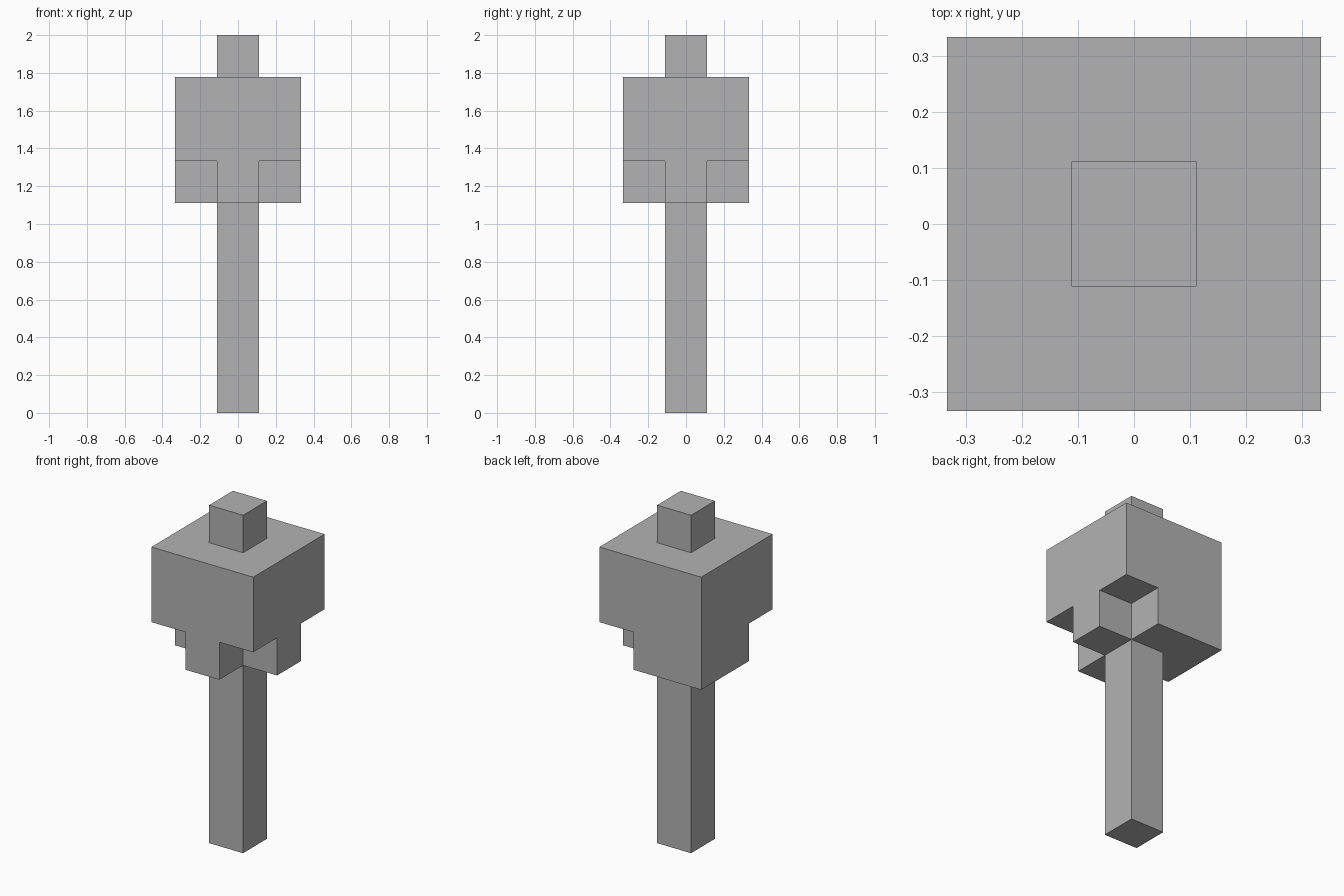
import bpy, bmesh
from mathutils import Vector

cube = bpy.data.objects.get("Cube")
if cube:
    bpy.data.objects.remove(cube, do_unlink=True)

UNIT = 2 / 9  # the model is nine blocks tall

grey = bpy.data.materials.new("plain grey")
grey.use_nodes = True
colour = (0.45, 0.45, 0.45, 1)
grey.diffuse_color = colour
grey.node_tree.nodes["Principled BSDF"].inputs["Base Color"].default_value = colour

# Block layout of each part, in whole block steps
ring = (-1, 0, 1)
trunk = {(0, 0, z) for z in range(5)}
crown = {(x, y, z) for x in ring for y in ring for z in (6, 7)}
# Lower crown layer: a cross plus the one filled back corner
crown |= {(x, y, 5) for x in ring for y in ring if x * y == 0 or (x, y) == (-1, 1)}
tip = {(0, 0, 8)}
parts = {"trunk": trunk, "crown": crown, "top_block": tip}
solid = trunk | crown | tip

directions = [Vector(d) * s for d in ((1, 0, 0), (0, 1, 0), (0, 0, 1)) for s in (1, -1)]


def build_part(name, cells):
    """Make the outer skin of a group of blocks, with no inner faces."""
    bm = bmesh.new()
    for cell in sorted(cells):
        centre = Vector(cell) + Vector((0, 0, 0.5))
        for n in directions:
            if tuple(int(c) for c in Vector(cell) + n) in solid:
                continue
            u = n.yzx
            v = n.cross(u)
            corners = [centre + (n + u * a + v * b) / 2
                       for a, b in ((1, 1), (-1, 1), (-1, -1), (1, -1))]
            bm.faces.new([bm.verts.new(c * UNIT) for c in corners])
    bmesh.ops.remove_doubles(bm, verts=bm.verts, dist=0.001)
    # Merge flat neighbours into larger faces
    bmesh.ops.dissolve_limit(bm, angle_limit=0.01, verts=bm.verts, edges=bm.edges)
    mesh = bpy.data.meshes.new(name)
    bm.to_mesh(mesh)
    bm.free()
    mesh.materials.append(grey)
    obj = bpy.data.objects.new(name, mesh)
    bpy.context.collection.objects.link(obj)


for name, cells in parts.items():
    build_part(name, cells)
